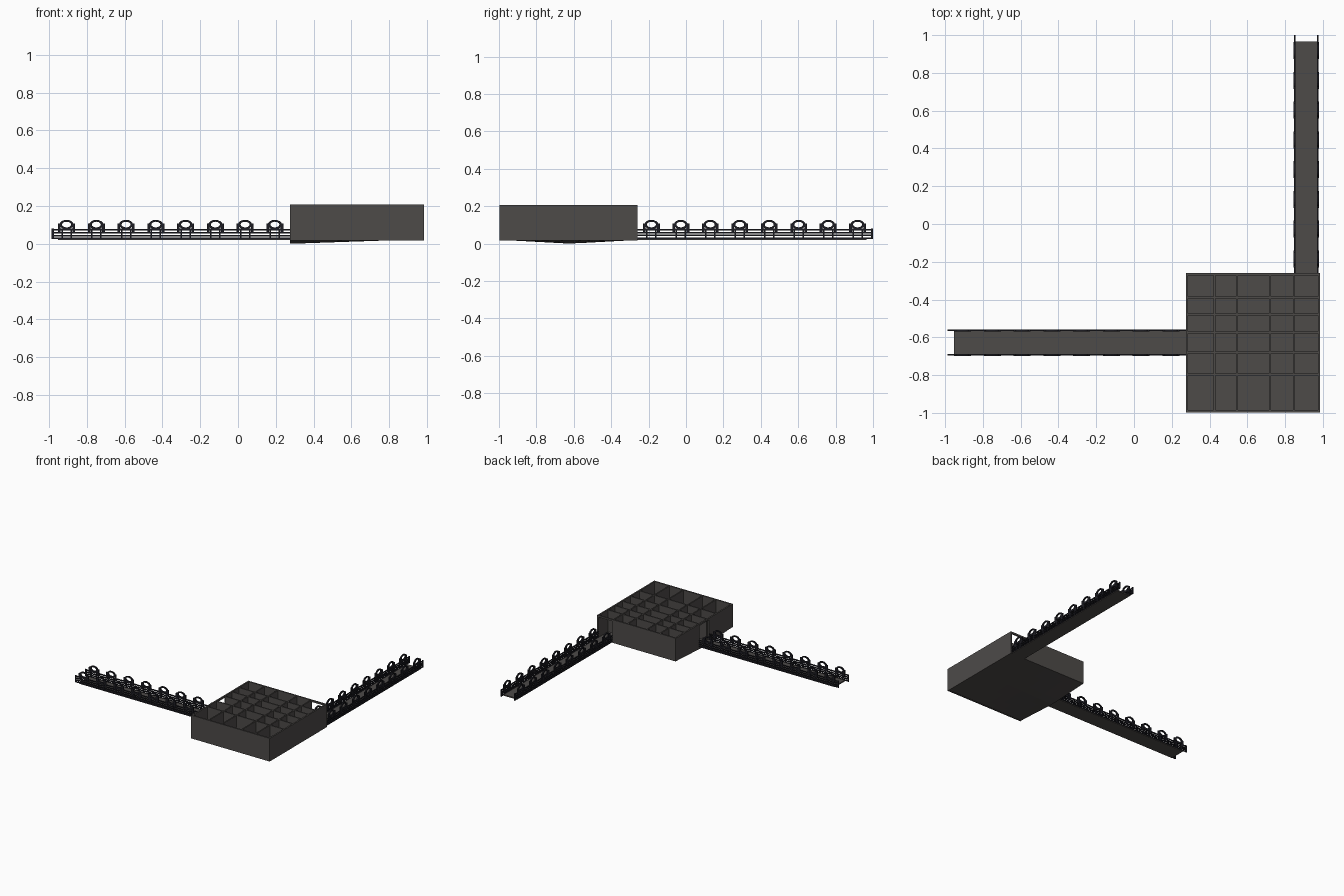
import bpy, bmesh, math
from mathutils import Matrix, Vector

if "Cube" in bpy.data.objects:
    bpy.data.objects.remove(bpy.data.objects["Cube"])

def material(name, c):
    m = bpy.data.materials.new(name)
    m.diffuse_color = (*c, 1)
    m.use_nodes = True
    m.node_tree.nodes["Principled BSDF"].inputs["Base Color"].default_value = m.diffuse_color
    return m

GREY = material("warm grey", (0.075, 0.069, 0.066))
DARK = material("blue black", (0.012, 0.012, 0.017))

def box(bm, x0, x1, y0, y1, z0, z1):
    mat = Matrix.Translation(((x0 + x1) / 2, (y0 + y1) / 2, (z0 + z1) / 2)) @ \
        Matrix.Diagonal((x1 - x0, y1 - y0, z1 - z0, 1))
    bmesh.ops.create_cube(bm, size=1, matrix=mat)

def finish(bm, name, mat, matrix=None):
    bmesh.ops.recalc_face_normals(bm, faces=bm.faces)
    me = bpy.data.meshes.new(name)
    bm.to_mesh(me)
    bm.free()
    me.materials.append(mat)
    ob = bpy.data.objects.new(name, me)
    bpy.context.collection.objects.link(ob)
    if matrix:
        ob.matrix_world = matrix
    return ob

def ring(bm, cx, cy, cz, ax, az, bx, bz, depth, n=16):
    # flattened ring standing in the xz plane
    rows = []
    for i in range(n):
        a = 2 * math.pi * i / n
        c, s = math.cos(a), math.sin(a)
        rows.append([bm.verts.new((cx + rx * c, cy + d, cz + rz * s))
                     for rx, rz, d in ((ax, az, -depth), (ax, az, depth),
                                       (bx, bz, depth), (bx, bz, -depth))])
    for i in range(n):
        p, q = rows[i], rows[(i + 1) % n]
        for k in range(4):
            j = (k + 1) % 4
            bm.faces.new((p[k], p[j], q[j], q[k]))

# tray outer walls, with a doorway under the rim where each arm enters
X0, X1, Y0, Y1, Z0, Z1 = 0.275, 0.985, -0.998, -0.26, 0.018, 0.207
T = 0.012
bm = bmesh.new()
box(bm, X0, X1, Y0, Y0 + T, Z0, Z1)
box(bm, X1 - T, X1, Y0, Y1, Z0, Z1)
box(bm, X0, X0 + T, Y0, -0.69, Z0, Z1)
box(bm, X0, X0 + T, -0.565, Y1, Z0, Z1)
box(bm, X0, X0 + T, -0.69, -0.565, 0.193, Z1)
box(bm, X0, 0.85, Y1 - T, Y1, Z0, Z1)
box(bm, 0.85, X1, Y1 - T, Y1, 0.193, Z1)
finish(bm, "tray_walls", GREY)

# tray dividers
bm = bmesh.new()
for x in (0.426, 0.545, 0.72, 0.846):
    box(bm, x - 0.005, x + 0.005, Y0 + T, Y1 - T, 0.022, 0.204)
for y in (-0.39, -0.48, -0.575, -0.68, -0.797):
    box(bm, X0 + T, X1 - T, y - 0.005, y + 0.005, 0.022, 0.204)
finish(bm, "tray_dividers", GREY)

# slightly sagging tray floor, lowest at the left
bm = bmesh.new()
bmesh.ops.create_grid(bm, x_segments=10, y_segments=10, size=0.5,
                      matrix=Matrix.Translation((0.63, -0.629, 0.02))
                      @ Matrix.Diagonal((X1 - X0, Y1 - Y0, 1, 1)))
for v in bm.verts:
    tx = max(0, min(1, (0.85 - v.co.x) / 0.57))
    ty = max(0, 1 - abs(v.co.y + 0.62) / 0.37)
    v.co.z -= 0.020 * tx * ty
top = bmesh.ops.extrude_face_region(bm, geom=bm.faces[:])
for v in top["geom"]:
    if isinstance(v, bmesh.types.BMVert):
        v.co.z = 0.027
finish(bm, "tray_floor", GREY)

# arm: local x runs outward from the tray, y is centred between its rails
def arm(name, matrix, length, half, first):
    bm = bmesh.new()
    box(bm, -0.01, length - 0.035, -half, half, 0.02, 0.03)
    finish(bm, name + "_floor", GREY, matrix)
    bm = bmesh.new()
    for y in (-half, half):
        for z in (0.029, 0.044, 0.059, 0.075):   # long slats
            box(bm, 0, length, y - 0.004, y + 0.004, z - 0.004, z + 0.004)
        box(bm, length - 0.012, length, y - 0.004, y + 0.004, 0.025, 0.082)
        for i in range(8):
            x = first + 0.1575 * i
            ring(bm, x, y, 0.102, 0.037, 0.025, 0.024, 0.015, 0.005)
            for s in (-1, 1):
                # ring brackets and slat posts
                box(bm, x + s * 0.038 - 0.007, x + s * 0.038 + 0.007,
                    y - 0.005, y + 0.005, 0.058, 0.108)
                box(bm, x + s * 0.024 - 0.004, x + s * 0.024 + 0.004,
                    y - 0.005, y + 0.005, 0.027, 0.08)
            box(bm, x - 0.042, x + 0.042, y - 0.005, y + 0.005, 0.071, 0.08)
    finish(bm, name + "_rails", DARK, matrix)

arm("left_arm", Matrix.Translation((0.28, -0.628, 0)) @ Matrix.Rotation(math.pi, 4, 'Z'),
    1.267, 0.065, 0.085)
arm("back_arm", Matrix.Translation((0.912, -0.265, 0)) @ Matrix.Rotation(math.pi / 2, 4, 'Z'),
    1.265, 0.062, 0.08)
